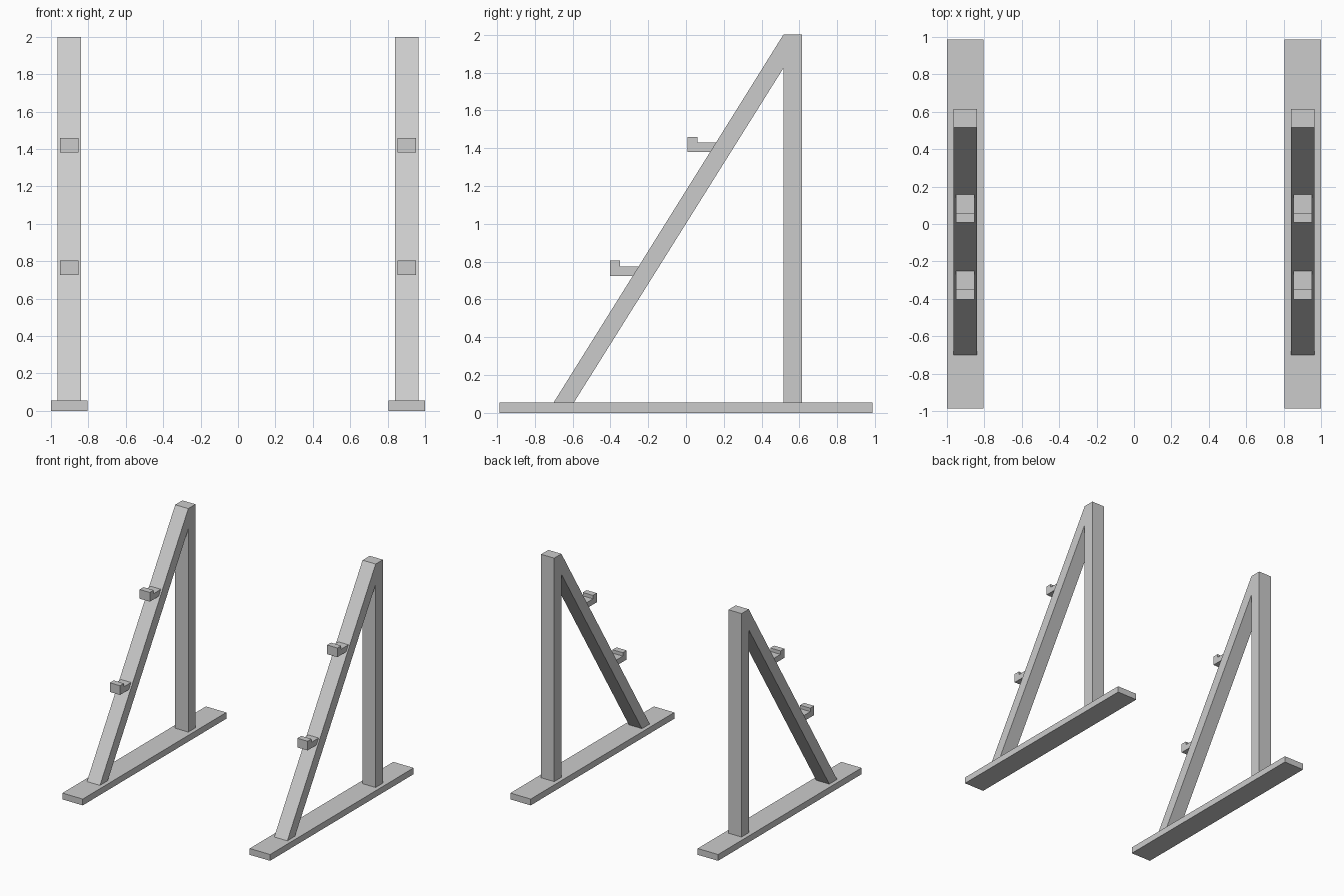
import bpy, bmesh

if "Cube" in bpy.data.objects:
    bpy.data.objects.remove(bpy.data.objects["Cube"])


def extrude_profile(name, profile, x0, x1):
    """Extrude a (y, z) outline from x0 to x1."""
    bm = bmesh.new()
    face = bm.faces.new([bm.verts.new((x0, y, z)) for y, z in profile])
    ext = bmesh.ops.extrude_face_region(bm, geom=[face])
    moved = [g for g in ext["geom"] if isinstance(g, bmesh.types.BMVert)]
    bmesh.ops.translate(bm, verts=moved, vec=(x1 - x0, 0, 0))
    bmesh.ops.recalc_face_normals(bm, faces=bm.faces)
    mesh = bpy.data.meshes.new(name)
    bm.to_mesh(mesh)
    bm.free()
    obj = bpy.data.objects.new(name, mesh)
    bpy.context.collection.objects.link(obj)
    # Second stand is the mirror image across x = 0
    mirror = obj.modifiers.new("mirror", "MIRROR")
    mirror.use_axis[0] = True
    return obj


FLOOR = 0.055                      # top of the foot plank
BRACE_BOTTOM, BRACE_TOP = (-0.70, FLOOR), (0.515, 2.0)


def brace_y(z):
    """Front surface of the slanted brace at height z."""
    t = (z - BRACE_BOTTOM[1]) / (BRACE_TOP[1] - BRACE_BOTTOM[1])
    return BRACE_BOTTOM[0] + t * (BRACE_TOP[0] - BRACE_BOTTOM[0])


# Foot planks
extrude_profile("foot_plank",
                [(-0.987, 0), (0.987, 0), (0.987, FLOOR), (-0.987, FLOOR)],
                0.804, 1.0)

# Upright post and slanted brace, joined at the top
extrude_profile("upright_frame",
                [BRACE_BOTTOM, (-0.593, FLOOR), (0.515, 1.823), (0.515, FLOOR),
                 (0.614, FLOOR), (0.614, 2.0), BRACE_TOP],
                0.839, 0.965)

# Hooks with a raised lip, cut to the slope of the brace
for name, y, z in (("lower_hook", -0.403, 0.725), ("upper_hook", 0.007, 1.38)):
    shelf = z + 0.05
    extrude_profile(name,
                    [(y, z), (brace_y(z), z), (brace_y(shelf), shelf),
                     (y + 0.053, shelf), (y + 0.053, z + 0.08), (y, z + 0.08)],
                    0.854, 0.952)
